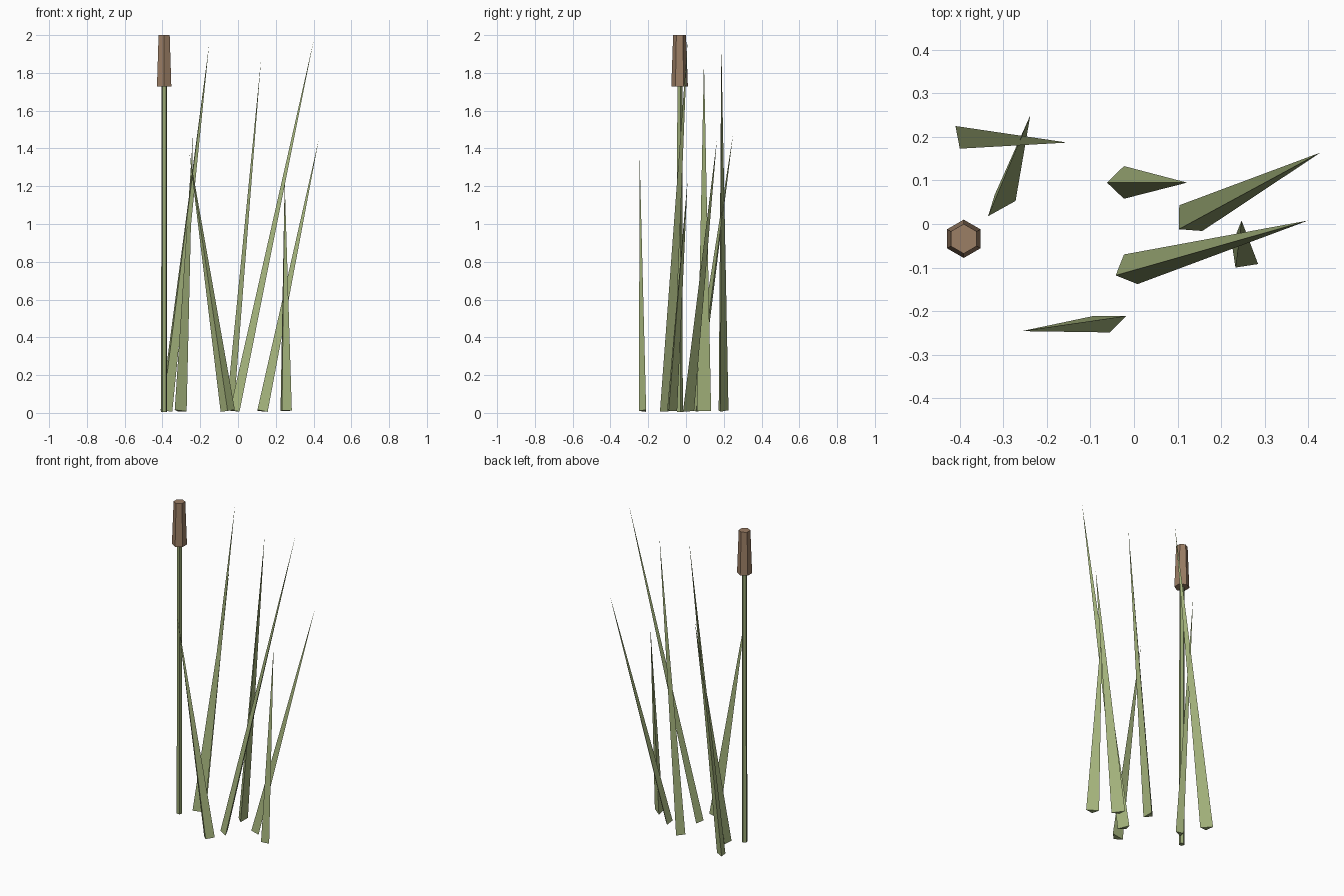
import bpy
import math
from mathutils import Vector

if "Cube" in bpy.data.objects:
    bpy.data.objects.remove(bpy.data.objects["Cube"])


def material(name, color):
    m = bpy.data.materials.new(name)
    m.diffuse_color = (*color, 1)
    m.use_nodes = True
    m.node_tree.nodes["Principled BSDF"].inputs["Base Color"].default_value = m.diffuse_color
    return m


leaf_green = material("leaf green", (0.37, 0.45, 0.20))
stem_green = material("stem green", (0.31, 0.38, 0.17))
seed_brown = material("seed head brown", (0.33, 0.21, 0.13))


def mesh_object(name, verts, faces, mat):
    me = bpy.data.meshes.new(name)
    me.from_pydata(verts, [], faces)
    me.materials.append(mat)
    ob = bpy.data.objects.new(name, me)
    bpy.context.collection.objects.link(ob)
    return ob


def blade(name, ridge, a, b, tip):
    """Three-sided leaf spike whose base is square to its leaning axis."""
    base = [Vector((*p, 0.011)) for p in (ridge, a, b)]
    tip = Vector(tip)
    centre = sum(base, Vector()) / 3
    axis = tip - centre
    for p in base:
        d = p - centre
        p.z -= (d.x * axis.x + d.y * axis.y) / axis.z
    # Keep the winding outward
    e1, e2 = base[1] - base[0], base[2] - base[0]
    if e1.cross(e2).z < 0:
        base[1], base[2] = base[2], base[1]
    mesh_object(name, base + [tip], [(2, 1, 0), (0, 1, 3), (1, 2, 3), (2, 0, 3)], leaf_green)


def prism(name, sides, r_low, r_high, z_low, z_high, centre, mat):
    """Upright tapered prism with one corner towards +y."""
    verts = []
    for r, z in ((r_low, z_low), (r_high, z_high)):
        for i in range(sides):
            t = math.pi / 2 + 2 * math.pi * i / sides
            verts.append((centre[0] + r * math.cos(t), centre[1] + r * math.sin(t), z))
    faces = [(i, (i + 1) % sides, sides + (i + 1) % sides, sides + i) for i in range(sides)]
    faces += [tuple(reversed(range(sides))), tuple(range(sides, 2 * sides))]
    return mesh_object(name, verts, faces, mat)


# Leaves: ridge corner, two wide corners, tip
leaves = [
    ((-0.40, 0.173), (-0.41, 0.225), (-0.348, 0.183), (-0.153, 0.187, 1.95)),
    ((-0.32, 0.067), (-0.335, 0.018), (-0.272, 0.053), (-0.238, 0.25, 1.48)),
    ((-0.062, 0.095), (-0.023, 0.133), (-0.023, 0.058), (0.122, 0.095, 1.87)),
    ((-0.042, -0.118), (-0.023, -0.07), (0.008, -0.138), (0.40, 0.008, 1.97)),
    ((0.103, -0.012), (0.104, 0.043), (0.157, -0.016), (0.428, 0.164, 1.45)),
    ((0.233, -0.10), (0.285, -0.092), (0.225, -0.047), (0.247, 0.008, 1.23)),
    ((-0.055, -0.249), (-0.017, -0.211), (-0.092, -0.211), (-0.258, -0.246, 1.38)),
]
for i, leaf in enumerate(leaves):
    blade(f"leaf_{i + 1}", *leaf)

# Reed stem and its seed head
reed = (-0.391, -0.034)
prism("stem", 5, 0.017, 0.015, 0.005, 1.74, reed, stem_green)
prism("seed_head", 6, 0.044, 0.034, 1.727, 2.0, reed, seed_brown)
